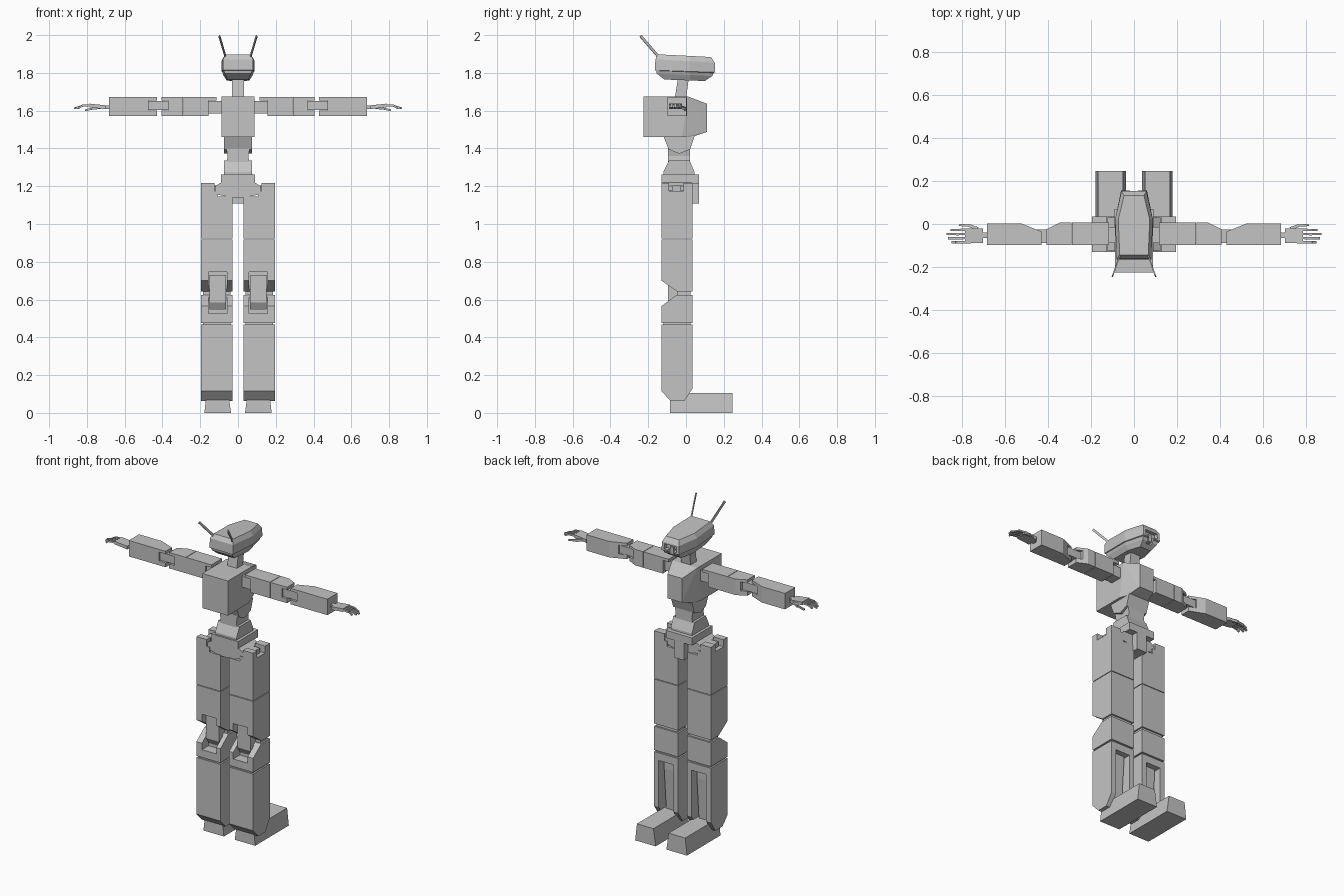
import bpy, bmesh
from mathutils import Vector

if "Cube" in bpy.data.objects:
    bpy.data.objects.remove(bpy.data.objects["Cube"])

grey = bpy.data.materials.new("light_grey")
grey.diffuse_color = (0.55, 0.55, 0.55, 1)
grey.use_nodes = True
grey.node_tree.nodes["Principled BSDF"].inputs["Base Color"].default_value = grey.diffuse_color


def finish(name, bm, mirror=False, cuts=()):
    """Turn a bmesh into an object, cut it with boxes, optionally mirror it in x."""
    bmesh.ops.recalc_face_normals(bm, faces=bm.faces)
    me = bpy.data.meshes.new(name)
    bm.to_mesh(me)
    bm.free()
    me.materials.append(grey)
    ob = bpy.data.objects.new(name, me)
    bpy.context.collection.objects.link(ob)
    for c in cuts:
        cutter = box(name + "_cutter", *c)
        cutter.hide_render = True
        cutter.display_type = 'WIRE'
        mod = ob.modifiers.new("cut", 'BOOLEAN')
        mod.object, mod.operation, mod.solver = cutter, 'DIFFERENCE', 'EXACT'
    if mirror:
        mod = ob.modifiers.new("mirror", 'MIRROR')
        mod.use_mirror_merge = False
    return ob


def hull(name, pts, mirror=False, cuts=()):
    """Convex solid round a few points."""
    bm = bmesh.new()
    vs = [bm.verts.new(p) for p in pts]
    bmesh.ops.convex_hull(bm, input=vs)
    bmesh.ops.dissolve_limit(bm, angle_limit=0.01, verts=bm.verts, edges=bm.edges)
    return finish(name, bm, mirror, cuts)


def box(name, x, y, z, mirror=False, cuts=()):
    return hull(name, [(a, b, c) for a in x for b in y for c in z], mirror, cuts)


def prism(name, axis, profile, lo, hi, mirror=False, cuts=()):
    """Extrude a 2D profile along an axis between lo and hi."""
    place = {'x': lambda p, d: (d, p[0], p[1]),
             'y': lambda p, d: (p[0], d, p[1]),
             'z': lambda p, d: (p[0], p[1], d)}[axis]
    bm = bmesh.new()
    a = [bm.verts.new(place(p, lo)) for p in profile]
    b = [bm.verts.new(place(p, hi)) for p in profile]
    n = len(a)
    bm.faces.new(a)
    bm.faces.new(b)
    for i in range(n):
        bm.faces.new((a[i], a[(i + 1) % n], b[(i + 1) % n], b[i]))
    return finish(name, bm, mirror, cuts)


def bar(name, p, q, w, h, mirror=False):
    """Thin square rod from p to q."""
    p, q = Vector(p), Vector(q)
    d = (q - p).normalized()
    s = d.cross(Vector((0, 0, 1))).normalized()
    u = s.cross(d)
    return hull(name, [e + s * w * i + u * h * j for e in (p, q)
                       for i in (-.5, .5) for j in (-.5, .5)], mirror)


# --- Head: lofted rings (z back, z face, y back, y face, three half widths)
rings = [(1.765, 1.757, -.115, .10, .055, .06, .038),
         (1.797, 1.783, -.155, .138, .07, .078, .05),
         (1.812, 1.80, -.158, .147, .075, .083, .056),
         (1.814, 1.803, -.165, .155, .08, .088, .06),
         (1.872, 1.855, -.162, .152, .08, .088, .058),
         (1.898, 1.884, -.145, .132, .066, .073, .046)]
bm = bmesh.new()
loops = []
for zb, zf, y0, y1, wb, wm, wf in rings:
    ym = 0.02
    zm = zb + (zf - zb) * (ym - y0) / (y1 - y0)
    loops.append([bm.verts.new(p) for p in (
        (-wb, y0, zb), (wb, y0, zb), (wm, ym, zm),
        (wf, y1, zf), (-wf, y1, zf), (-wm, ym, zm))])
for lo, hi in zip(loops, loops[1:]):
    for i in range(6):
        bm.faces.new((lo[i], lo[(i + 1) % 6], hi[(i + 1) % 6], hi[i]))
bm.faces.new(loops[0])
bm.faces.new(loops[-1])
finish("head", bm, cuts=[((-.042, .042), (.13, .2), (1.812, 1.845)),
                         ((-.018, .018), (.115, .2), (1.775, 1.82))])
box("nose", (-.012, .012), (.11, .14), (1.785, 1.83))
bar("antenna", (.066, -.145, 1.885), (.099, -.241, 1.996), .006, .014, True)
hull("neck", [(x, y, z) for x in (-.033, .033) for y, z in
              ((-.06, 1.66), (0, 1.66), (-.042, 1.775), (.015, 1.775))])

# --- Torso: square rear, tapering towards the chest
hull("torso", [(s * x, y, z) for s in (-1, 1) for x, y, z in (
    (.088, -.225, 1.46), (.088, -.225, 1.675), (.088, .01, 1.675),
    (.088, -.02, 1.46), (.05, .11, 1.637), (.05, .11, 1.487), (.07, .03, 1.46))])

# --- Waist: two flared blocks around a narrower spine
prism("upper_waist", 'x', [(-.12, 1.465), (.045, 1.465), (.022, 1.395),
                           (-.035, 1.372), (-.092, 1.395)], -.073, .073)
prism("lower_waist", 'x', [(-.12, 1.262), (.045, 1.262), (.045, 1.275), (.02, 1.335),
                           (-.09, 1.335), (-.12, 1.275)], -.073, .073)
prism("spine", 'y', [(-.055, 1.275), (.055, 1.275), (.062, 1.30), (.055, 1.36),
                     (.062, 1.40), (.055, 1.44), (-.055, 1.44), (-.062, 1.40),
                     (-.055, 1.36), (-.062, 1.30)], -.094, .022)

# --- Pelvis and hips
box("pelvis", (-.09, .09), (-.13, .07), (1.215, 1.262))
prism("hips", 'y', [(-.088, 1.22), (.088, 1.22), (.122, 1.20), (.122, 1.18), (.105, 1.155),
                    (.035, 1.14), (-.035, 1.14), (-.105, 1.155), (-.122, 1.18),
                    (-.122, 1.20)], -.125, .03)
box("crotch", (-.035, .035), (.03, .07), (1.108, 1.22))
prism("groin", 'y', [(-.035, 1.108), (.035, 1.108), (.035, 1.2), (-.035, 1.2)], -.06, .04)

# --- Arms
Z = (1.573, 1.672)
NOTCH, THRU = (1.60, 1.655), (-.2, .1)
box("shoulder_joint", (.08, .165), (-.088, -.015), (1.585, 1.652), True)
box("upper_arm", (.115, .288), (-.097, .006), Z, True,
    [((.1, .155), THRU, (1.56, 1.655))])
prism("elbow_sleeve", 'z', [(.291, -.097), (.405, -.097), (.405, -.024), (.345, .006),
                            (.291, .006)], *Z, True, [((.37, .42), THRU, NOTCH)])
box("elbow_joint", (.36, .485), (-.088, -.025), (1.603, 1.652), True)
prism("forearm", 'z', [(.43, -.097), (.683, -.097), (.683, .003), (.525, .003),
                       (.43, -.035)], *Z, True, [((.42, .475), THRU, NOTCH)])

# --- Hands
box("wrist", (.68, .705), (-.065, -.04), (1.61, 1.628), True)
hull("palm", [(.70, y, z) for y in (-.088, -.02) for z in (1.608, 1.628)] +
     [(.785, y, z) for y in (-.09, -.02) for z in (1.618, 1.637)], True)
for i, (y, tip) in enumerate([(-.084, .845), (-.065, .862), (-.046, .868), (-.027, .85)]):
    mid = (.825, y - .001, 1.626)
    bar("finger_base_%d" % i, (.78, y, 1.629), mid, .011, .011, True)
    bar("finger_tip_%d" % i, mid, (tip, y - .001, 1.612), .010, .009, True)
bar("thumb_base", (.725, -.022, 1.618), (.765, -.007, 1.612), .014, .014, True)
bar("thumb_tip", (.765, -.007, 1.612), (.81, -.005, 1.602), .010, .010, True)

# --- Legs
IN, OUT = .03, .195
SLOT = (.058, .157)
box("upper_thigh", (IN, OUT), (-.13, .035), (.922, 1.218), True,
    [((0, .125), (-.2, .1), (1.175, 1.3)), ((.0, .105), (-.2, .1), (1.145, 1.3)),
     ((.1, .3), (-.09, -.012), (1.175, 1.3))])
prism("lower_thigh", 'x', [(-.13, .918), (.035, .918), (.035, .642), (-.045, .642),
                           (-.13, .70)], IN, OUT, True,
      [(SLOT, (-.3, -.065), (.5, .745))])
box("hip_peg", (.10, .17), (-.075, -.027), (1.17, 1.205), True)
prism("knee_strap", 'x', [(-.095, .73), (-.095, .585), (-.07, .545), (0, .545), (0, .73)],
      .063, .152, True)
box("knee_core", (.04, .185), (-.045, .025), (.60, .67), True)
prism("knee_cap", 'x', [(-.13, .477), (.035, .477), (.035, .625), (-.05, .625),
                        (-.13, .565)], IN, OUT, True,
      [(SLOT, (-.3, -.065), (.525, .8))])
box("shin_core", (.04, .185), (-.12, .025), (.45, .49), True)
prism("shin", 'x', [(-.13, .467), (.035, .467), (.035, .13), (-.01, .062),
                    (-.08, .062), (-.13, .115)], IN, OUT, True,
      [((.062, .163), (-.035, .1), (.0, .42))])
hull("calf_plate", [(x, y, z) for x in (.075, .15) for y, z in
                    ((-.04, .10), (-.02, .10), (-.04, .42), (.0, .42), (.0, .36))], True)

# --- Feet: long blocks with sloping sides
hull("foot", [(x, y, 0) for x in (.037, .178) for y in (-.085, .245)] +
     [(x, y, .106) for x in (.052, .166) for y in (-.085, .245)], True)
